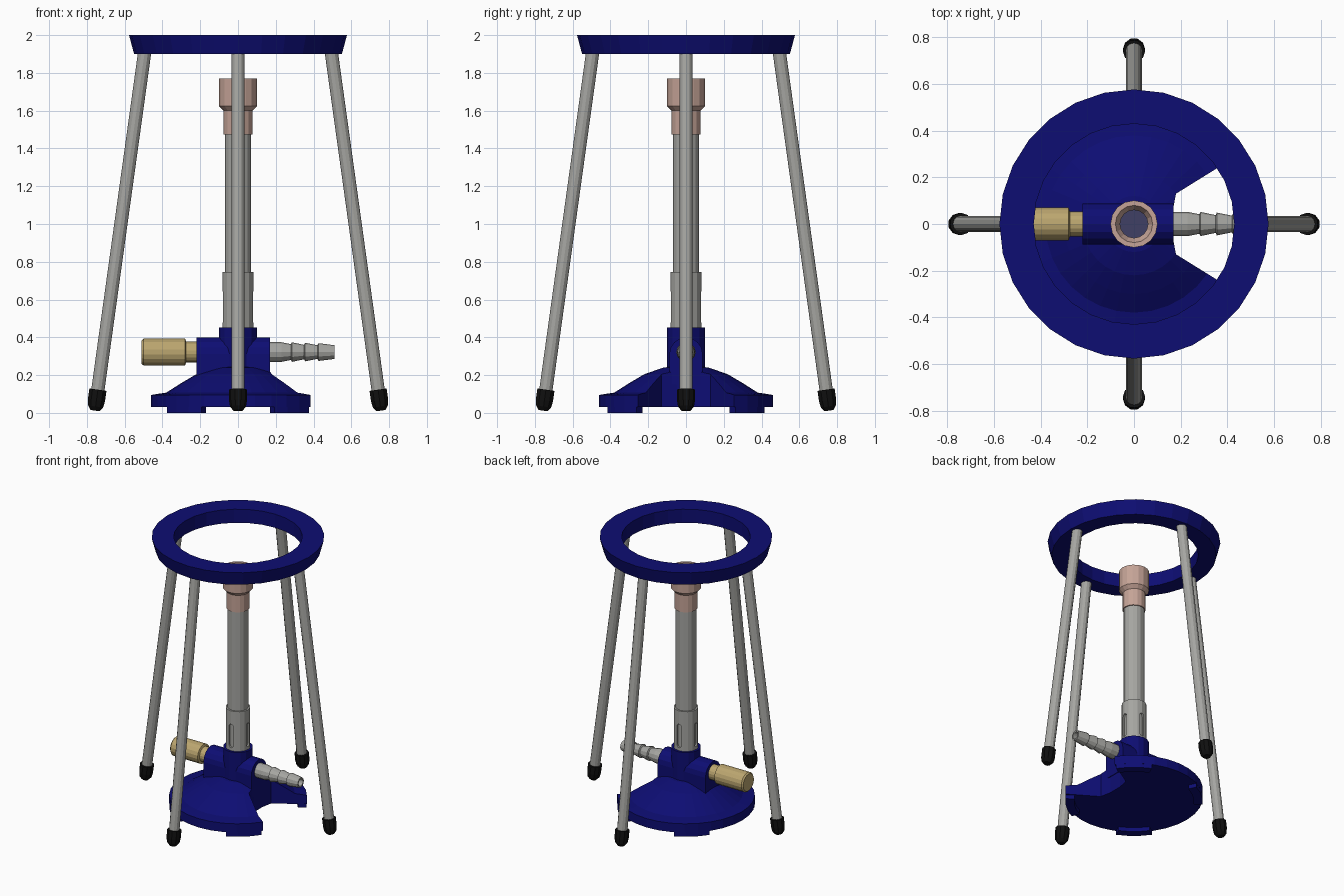
import bpy, bmesh, math
from mathutils import Matrix, Vector

if "Cube" in bpy.data.objects:
    bpy.data.objects.remove(bpy.data.objects["Cube"])


def material(name, rgb):
    m = bpy.data.materials.new(name)
    m.diffuse_color = (*rgb, 1)
    m.use_nodes = True
    m.node_tree.nodes["Principled BSDF"].inputs["Base Color"].default_value = m.diffuse_color
    return m


BLUE = material("navy enamel", (0.004, 0.004, 0.17))
GREY = material("grey steel", (0.38, 0.38, 0.36))
PINK = material("copper pink", (0.56, 0.37, 0.31))
BRASS = material("brass", (0.50, 0.38, 0.16))
BLACK = material("black rubber", (0.005, 0.005, 0.005))
SLATE = material("dark slate", (0.05, 0.05, 0.13))


def finish(bm, name, mat, matrix=None):
    bmesh.ops.remove_doubles(bm, verts=bm.verts, dist=1e-5)
    bmesh.ops.recalc_face_normals(bm, faces=bm.faces)
    if matrix:
        bm.transform(matrix)
    me = bpy.data.meshes.new(name)
    bm.to_mesh(me)
    bm.free()
    me.materials.append(mat)
    ob = bpy.data.objects.new(name, me)
    bpy.context.collection.objects.link(ob)
    return ob


def lathe(name, profile, mat, segs=16, matrix=None, closed=False, arc=None):
    """Spin (radius, height) points about z; closed joins the last point to the first."""
    bm = bmesh.new()
    a0, a1 = arc or (0, 2 * math.pi)
    n = segs + 1 if arc else segs
    rings = []
    for i in range(n):
        a = a0 + (a1 - a0) * i / segs
        rings.append([bm.verts.new((r * math.cos(a), r * math.sin(a), z)) for r, z in profile])
    last = len(profile) if closed else len(profile) - 1
    for i in range(segs):
        p, q = rings[i], rings[(i + 1) % n]
        for j in range(last):
            k = (j + 1) % len(profile)
            vs = [p[j], q[j], q[k], p[k]]
            if profile[j][0] == 0 and profile[k][0] == 0:
                continue
            bm.faces.new(vs)
    if arc:
        bm.faces.new(rings[0])
        bm.faces.new(rings[-1])
    bmesh.ops.remove_doubles(bm, verts=bm.verts, dist=1e-5)
    return finish(bm, name, mat, matrix)


def prism(name, pts, depth, mat, matrix=None):
    """Extrude an xy outline upward."""
    bm = bmesh.new()
    f = bm.faces.new([bm.verts.new((x, y, 0)) for x, y in pts])
    ext = bmesh.ops.extrude_face_region(bm, geom=[f])
    bmesh.ops.translate(bm, vec=(0, 0, depth),
                        verts=[v for v in ext["geom"] if isinstance(v, bmesh.types.BMVert)])
    return finish(bm, name, mat, matrix)


def cut(ob, cutter):
    mod = ob.modifiers.new("cut", "BOOLEAN")
    mod.operation, mod.solver, mod.object = "DIFFERENCE", "EXACT", cutter
    dg = bpy.context.evaluated_depsgraph_get()
    me = bpy.data.meshes.new_from_object(ob.evaluated_get(dg))
    ob.modifiers.clear()
    ob.data = me
    bpy.data.objects.remove(cutter)


# Stand ring
lathe("stand_ring", [(0.43, 1.9), (0.55, 1.9), (0.577, 2.0), (0.43, 2.0)], BLUE, 28, closed=True)

# Four splayed legs with rubber feet
top, bottom = Vector((0.494, 0, 1.91)), Vector((0.757, 0, 0.012))
axis = top - bottom
tilt = Matrix.Translation(bottom) @ axis.to_track_quat("Z", "Y").to_matrix().to_4x4()
for i, side in enumerate(("right", "back", "left", "front")):
    m = Matrix.Rotation(i * math.pi / 2, 4, "Z") @ tilt
    lathe(side + "_leg", [(0, 0.06), (0.035, 0.06), (0.035, axis.length), (0, axis.length)], GREY, 12, m)
    lathe(side + "_rubber_foot", [(0, 0), (0.025, 0.0), (0.042, 0.022), (0.048, 0.055),
                                  (0.048, 0.112), (0, 0.112)], BLACK, 10, m)

# Domed burner base with a wedge notch under the hose nozzle
base = lathe("burner_base", [(0, 0.03), (0.46, 0.03), (0.46, 0.095), (0.43, 0.1), (0.38, 0.107),
                             (0.3, 0.158), (0.22, 0.205), (0.12, 0.24), (0, 0.252)], BLUE, 32)
cut(base, prism("notch_cutter", [(0.165, -0.05), (0.18, -0.13), (0.7, -0.452),
                                 (0.7, 0.452), (0.18, 0.13), (0.165, 0.05)], 1, BLUE,
                Matrix.Translation((0, 0, -0.3))))

# Base pads
for i, deg in enumerate((50, 130, 230, 310)):
    a, h = math.radians(deg), math.radians(15)
    lathe(f"base_pad_{i + 1}", [(0.40, 0), (0.459, 0), (0.459, 0.04), (0.40, 0.04)], BLUE, 3,
          closed=True, arc=(a - h, a + h))

# Valve body: arched block along x, plus upright collar
arch = [(-0.088, 0.15), (0.088, 0.15)]
arch += [(0.088 * math.cos(math.pi * t / 8), 0.312 + 0.088 * math.sin(math.pi * t / 8)) for t in range(9)]
along_x = Matrix(((0, 0, 1, -0.22), (1, 0, 0, 0), (0, 1, 0, 0), (0, 0, 0, 1)))
prism("valve_body", arch, 0.39, BLUE, along_x)
lathe("barrel_collar", [(0, 0.18), (0.1, 0.18), (0.1, 0.452), (0, 0.452)], BLUE, 16)

# Brass knob (left) and barbed hose nozzle (right)
to_x = Matrix.Translation((0, 0, 0.322)) @ Matrix.Rotation(math.pi / 2, 4, "Y")
lathe("gas_knob", [(0, -0.51), (0.062, -0.51), (0.071, -0.5), (0.071, -0.28), (0.055, -0.275),
                   (0.055, -0.2), (0, -0.2)], BRASS, 18, to_x)
lathe("hose_nozzle", [(0, 0.15), (0.052, 0.15), (0.052, 0.23), (0.042, 0.28), (0.052, 0.285),
                      (0.038, 0.35), (0.049, 0.355), (0.036, 0.42), (0.046, 0.425), (0.046, 0.435),
                      (0.036, 0.512), (0.026, 0.512), (0.026, 0.3), (0, 0.3)], GREY, 12, to_x)

# Barrel, air sleeve with four slots, flame tip
lathe("barrel_tube", [(0.058, 0.46), (0.07, 0.46), (0.07, 1.5), (0.058, 1.5)], GREY, 16, closed=True)
sleeve = lathe("air_sleeve", [(0.069, 0.45), (0.083, 0.45), (0.083, 0.745), (0.069, 0.745)],
               GREY, 16, closed=True)
slot = [(0.017 * math.cos(math.pi * t / 6), 0.63 + 0.017 * math.sin(math.pi * t / 6)) for t in range(7)]
slot += [(x, 1.12 - z) for x, z in [(-p[0], p[1]) for p in slot]]
for i in range(4):
    face_x = Matrix(((0, 0, 1, 0.05), (1, 0, 0, 0), (0, 1, 0, 0), (0, 0, 0, 1)))
    cut(sleeve, prism("slot_cutter", slot, 0.08, GREY, Matrix.Rotation(i * math.pi / 2, 4, "Z") @ face_x))
lathe("flame_tip", [(0.06, 1.475), (0.077, 1.475), (0.077, 1.6), (0.101, 1.625), (0.101, 1.77),
                    (0.08, 1.77), (0.06, 1.73)], PINK, 16, closed=True)
lathe("tip_screen", [(0, 1.695), (0.062, 1.695), (0.062, 1.7), (0, 1.7)], SLATE, 12)
